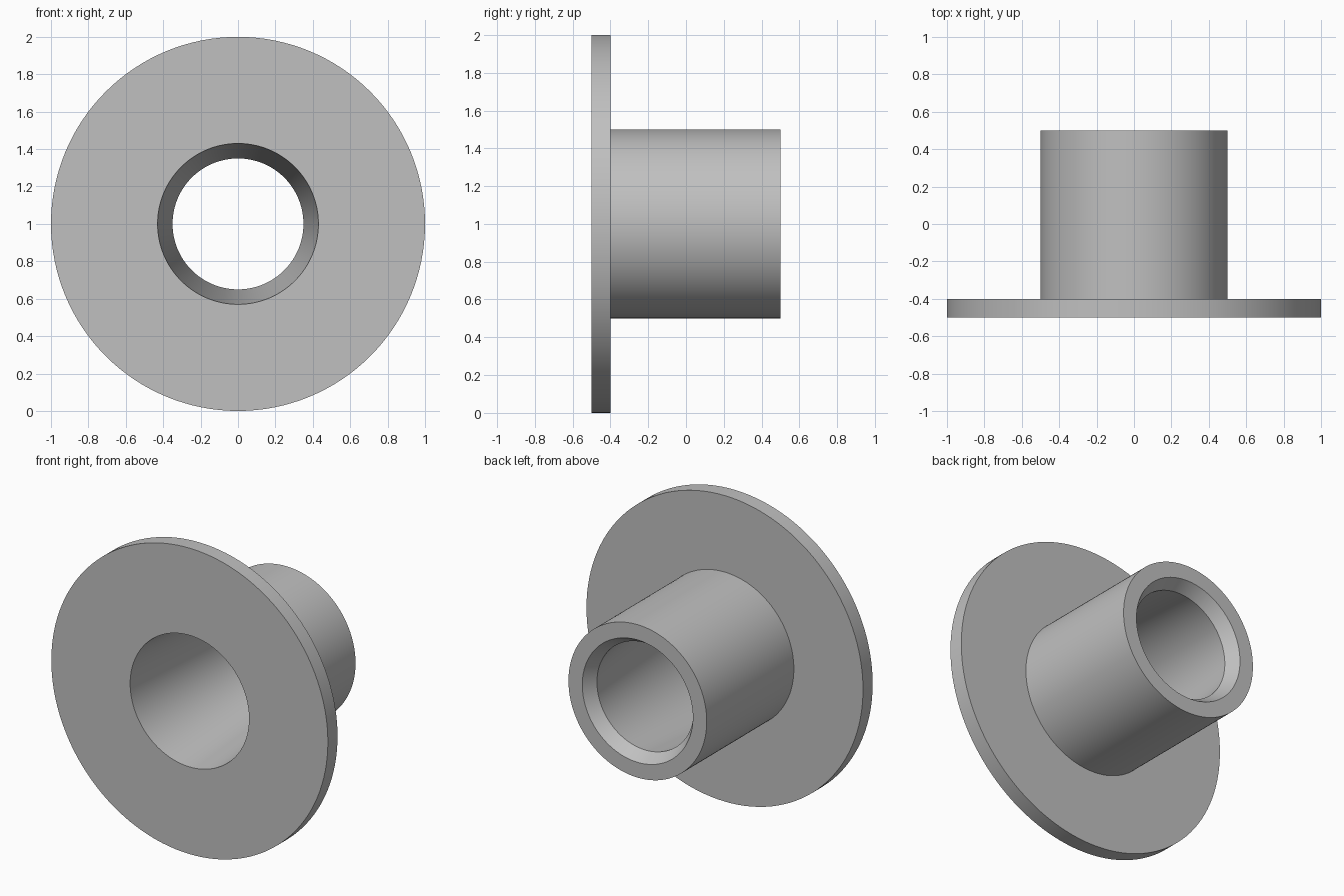
import bpy, bmesh, math
from mathutils import Matrix, Vector

cube = bpy.data.objects.get("Cube")
if cube:
    bpy.data.objects.remove(cube, do_unlink=True)

STEPS = 128
CENTRE = Vector((0, 0, 1))

# Plain grey finish
grey = bpy.data.materials.new("plain_grey")
grey.use_nodes = True
colour = (0.527, 0.527, 0.527, 1)
grey.diffuse_color = colour
shader = next(n for n in grey.node_tree.nodes if n.type == "BSDF_PRINCIPLED")
shader.inputs["Base Color"].default_value = colour


def lathe(name, profile, material):
    """Spin a closed (radius, y) profile about the horizontal y axis."""
    bm = bmesh.new()
    rings = []
    for radius, y in profile:
        ring = []
        for i in range(STEPS):
            a = 2 * math.pi * i / STEPS
            ring.append(bm.verts.new(
                CENTRE + Vector((radius * math.cos(a), y, radius * math.sin(a)))))
        rings.append(ring)
    for k, ring in enumerate(rings):
        after = rings[(k + 1) % len(rings)]
        for i in range(STEPS):
            j = (i + 1) % STEPS
            bm.faces.new((ring[i], ring[j], after[j], after[i]))
    bmesh.ops.recalc_face_normals(bm, faces=bm.faces)
    mesh = bpy.data.meshes.new(name)
    bm.to_mesh(mesh)
    bm.free()
    mesh.materials.append(material)
    obj = bpy.data.objects.new(name, mesh)
    bpy.context.collection.objects.link(obj)
    bpy.ops.object.select_all(action="DESELECT")
    obj.select_set(True)
    bpy.context.view_layer.objects.active = obj
    bpy.ops.object.shade_smooth_by_angle(angle=math.radians(30))
    return obj


# Flange, sleeve, chamfered rear mouth and tapered bore in one turned body
lathe("flanged_bushing", [
    (0.43, -0.5), (1.0, -0.5), (1.0, -0.4),   # flange
    (0.5, -0.4), (0.5, 0.5),                  # sleeve
    (0.40, 0.5), (0.35, 0.42),                # rear chamfer to throat
], grey)
